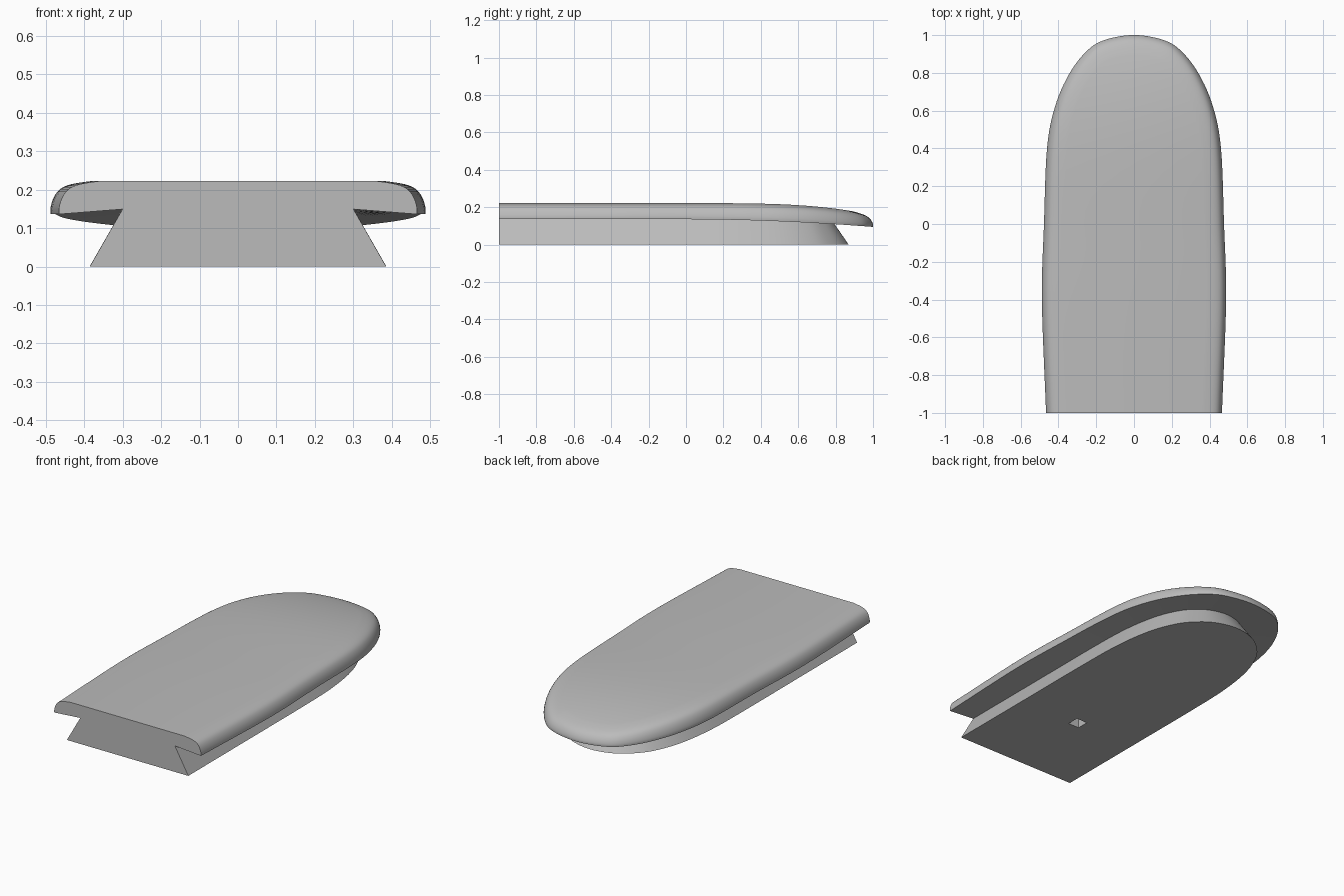
import bpy, bmesh
from mathutils import Vector

cube = bpy.data.objects.get("Cube")
if cube:
    bpy.data.objects.remove(cube, do_unlink=True)

grey = bpy.data.materials.new("plain_grey")
grey.use_nodes = True
grey.diffuse_color = (0.5, 0.5, 0.5, 1)
grey.node_tree.nodes["Principled BSDF"].inputs["Base Color"].default_value = (0.5, 0.5, 0.5, 1)


def spline(points, steps):
    """Smooth curve through 2D points."""
    p = [Vector(q) for q in points]
    p = [2 * p[0] - p[1]] + p + [2 * p[-1] - p[-2]]
    out = []
    for a, b, c, d in zip(p, p[1:], p[2:], p[3:]):
        for k in range(steps):
            t = k / steps
            out.append(0.5 * (2 * b + (c - a) * t + (2 * a - 5 * b + 4 * c - d) * t ** 2
                              + (3 * b - a - 3 * c + d) * t ** 3))
    return out + [p[-2]]


def outline(half):
    """U-shaped outline, mirrored in x, open at the front."""
    return spline(half + [(-x, y) for x, y in reversed(half[:-1])], 6)


def inset(curve, dist):
    out = []
    for i, p in enumerate(curve):
        t = (curve[min(i + 1, len(curve) - 1)] - curve[max(i - 1, 0)]).normalized()
        q = p + Vector((-t.y, t.x)) * dist
        if i in (0, len(curve) - 1):
            q.y = -1
        out.append(q)
    return out


def rim_height(y):
    return 0.136 - 0.041 * max(0, y) ** 1.9


def top_height(y):
    return 0.222 - 0.065 * max(0, y) ** 3.5


cap = outline([(.465, -1), (.487, -.4), (.476, 0), (.46, .4), (.418, .62),
               (.345, .79), (.255, .91), (.16, .972), (0, 1)])
foot = outline([(.385, -1), (.385, -.4), (.385, 0), (.378, .3), (.345, .53),
                (.285, .69), (.21, .785), (.12, .845), (0, .87)])

# Rings: foot, undercut neck, then the rounded cap edge up to the top
rings = [[(p.x, p.y, 0) for p in foot],
         [(p.x, p.y, rim_height(p.y) + .013) for p in inset(foot, .085)]]
edge_profile = [(0, 0), (0, .2), (.008, .5), (.025, .76), (.055, .91), (.105, 1)]
for dist, f in spline(edge_profile, 3):
    ring = inset(cap, dist)
    rings.append([(p.x, p.y, rim_height(p.y) * (1 - f) + top_height(p.y) * f) for p in ring])

bm = bmesh.new()
grid = [[bm.verts.new(co) for co in ring] for ring in rings]
n = len(cap)
for low, high in zip(grid, grid[1:]):
    for i in range(n - 1):
        bm.faces.new((low[i], low[i + 1], high[i + 1], high[i]))

# Top skin in strips from side to side
top = grid[-1]
for i in range(n // 2):
    strip = [top[i], top[i + 1], top[n - 2 - i], top[n - 1 - i]]
    bm.faces.new(list(dict.fromkeys(strip)))

# Flat sole and flat front end
bm.faces.new(grid[0])
bm.faces.new([r[0] for r in grid] + [r[-1] for r in reversed(grid)])
bmesh.ops.recalc_face_normals(bm, faces=bm.faces)
mesh = bpy.data.meshes.new("shoe_cover")
bm.to_mesh(mesh)
bm.free()
body = bpy.data.objects.new("shoe_cover", mesh)
bpy.context.collection.objects.link(body)
mesh.materials.append(grey)

# Square locating hole in the sole
bpy.ops.mesh.primitive_cube_add(size=1, location=(0, -.475, 0))
cutter = bpy.context.object
cutter.name = "hole_cutter"
cutter.scale = (.07, .07, .2)
cutter.hide_render = True
cutter.data.materials.append(grey)
cut = body.modifiers.new("hole", 'BOOLEAN')
cut.operation = 'DIFFERENCE'
cut.solver = 'EXACT'
cut.object = cutter

bpy.ops.object.select_all(action='DESELECT')
body.select_set(True)
bpy.context.view_layer.objects.active = body
bpy.ops.object.modifier_apply(modifier=cut.name)
bpy.data.objects.remove(cutter, do_unlink=True)
bpy.ops.object.shade_smooth_by_angle(angle=.6)
